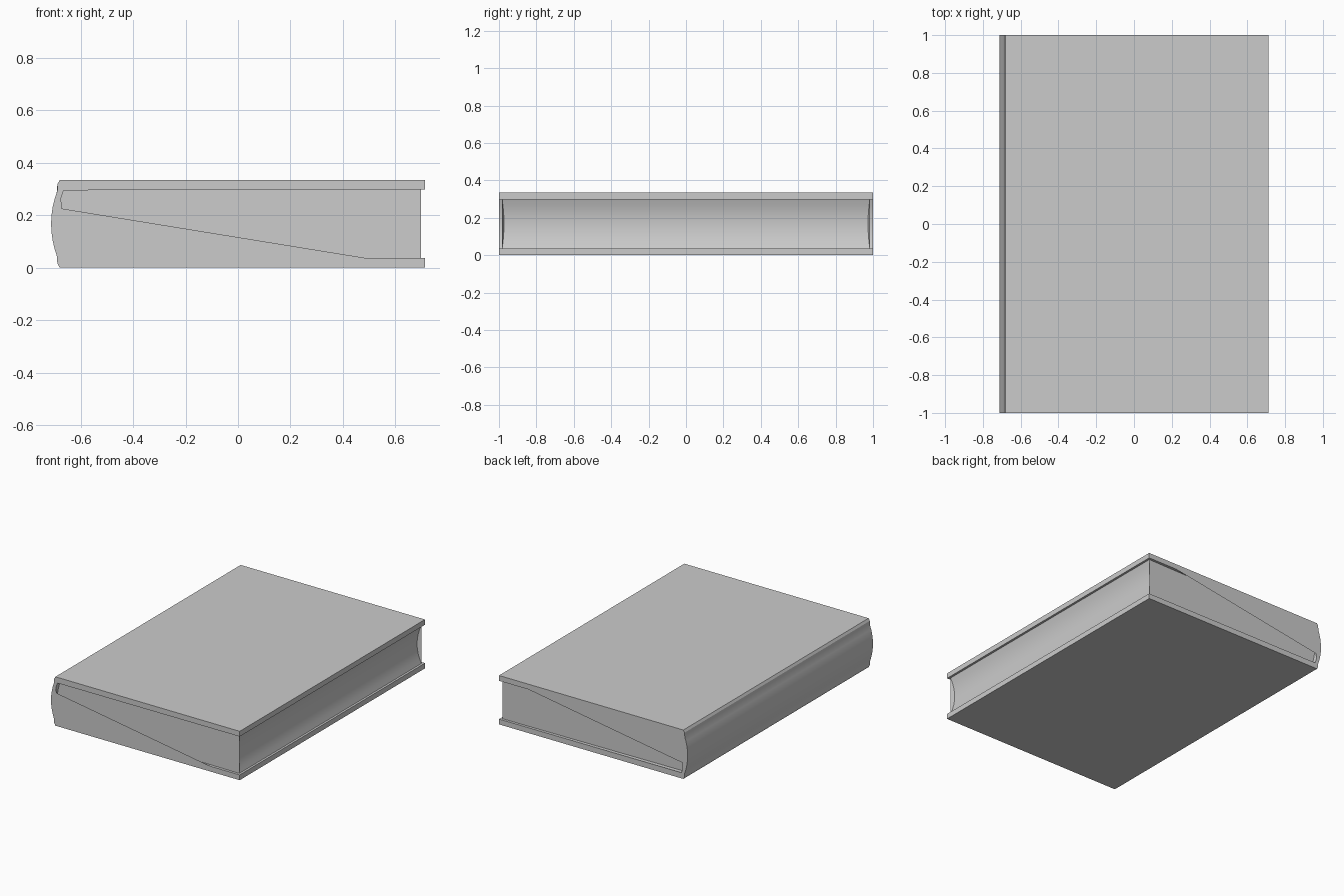
import bpy, bmesh

if "Cube" in bpy.data.objects:
    bpy.data.objects.remove(bpy.data.objects["Cube"])

MID = 0.167   # height of the book's centre plane
N = 8         # segments along each curved edge


def arc(x_end, x_mid, half):
    """Shallow arc from bottom to top: (x, z) points plus a 0..1 bulge factor."""
    pts = []
    for i in range(N + 1):
        t = 2 * i / N - 1
        pts.append((x_end + (x_mid - x_end) * (1 - t * t), MID + half * t, 1 - t * t))
    return pts


def prism(name, profile):
    """Close an (x, z, y_half) profile into a solid mirrored across y = 0."""
    bm = bmesh.new()
    front = [bm.verts.new((x, -d, z)) for x, z, d in profile]
    back = [bm.verts.new((x, d, z)) for x, z, d in profile]
    n = len(profile)
    for i in range(n):
        j = (i + 1) % n
        bm.faces.new((front[i], front[j], back[j], back[i]))
    caps = [bm.faces.new(front), bm.faces.new(back[::-1])]
    bmesh.ops.triangulate(bm, faces=caps)
    bmesh.ops.recalc_face_normals(bm, faces=bm.faces)
    mesh = bpy.data.meshes.new(name)
    bm.to_mesh(mesh)
    bm.free()
    obj = bpy.data.objects.new(name, mesh)
    bpy.context.collection.objects.link(obj)
    bpy.ops.object.select_all(action='DESELECT')
    obj.select_set(True)
    bpy.context.view_layer.objects.active = obj
    bpy.ops.object.shade_smooth_by_angle(angle=0.4)
    return obj


# Cover: two boards and a rounded spine as one C-shaped section
outer = [(x, z, 1) for x, z, _ in arc(-0.689, -0.713, 0.128)]
inner = [(x, z, 1) for x, z, _ in arc(-0.664, -0.689, 0.131)]
cover = ([(0.713, 0, 1), (-0.68, 0, 1), (-0.689, 0.016, 1)] + outer
         + [(-0.689, 0.318, 1), (-0.68, 0.334, 1), (0.713, 0.334, 1), (0.713, 0.298, 1)]
         + inner[::-1] + [(0.713, 0.036, 1)])
prism("cover", cover)

# Page block: rounded against the spine, hollowed fore edge, ends set in from the cover
spine_side = [(x, z, 0.967) for x, z, _ in arc(-0.664, -0.689, 0.131)]
fore_edge = [(x, z, 0.983 - 0.01 * b) for x, z, b in arc(0.698, 0.672, 0.131)]
prism("pages", spine_side + fore_edge[::-1])
